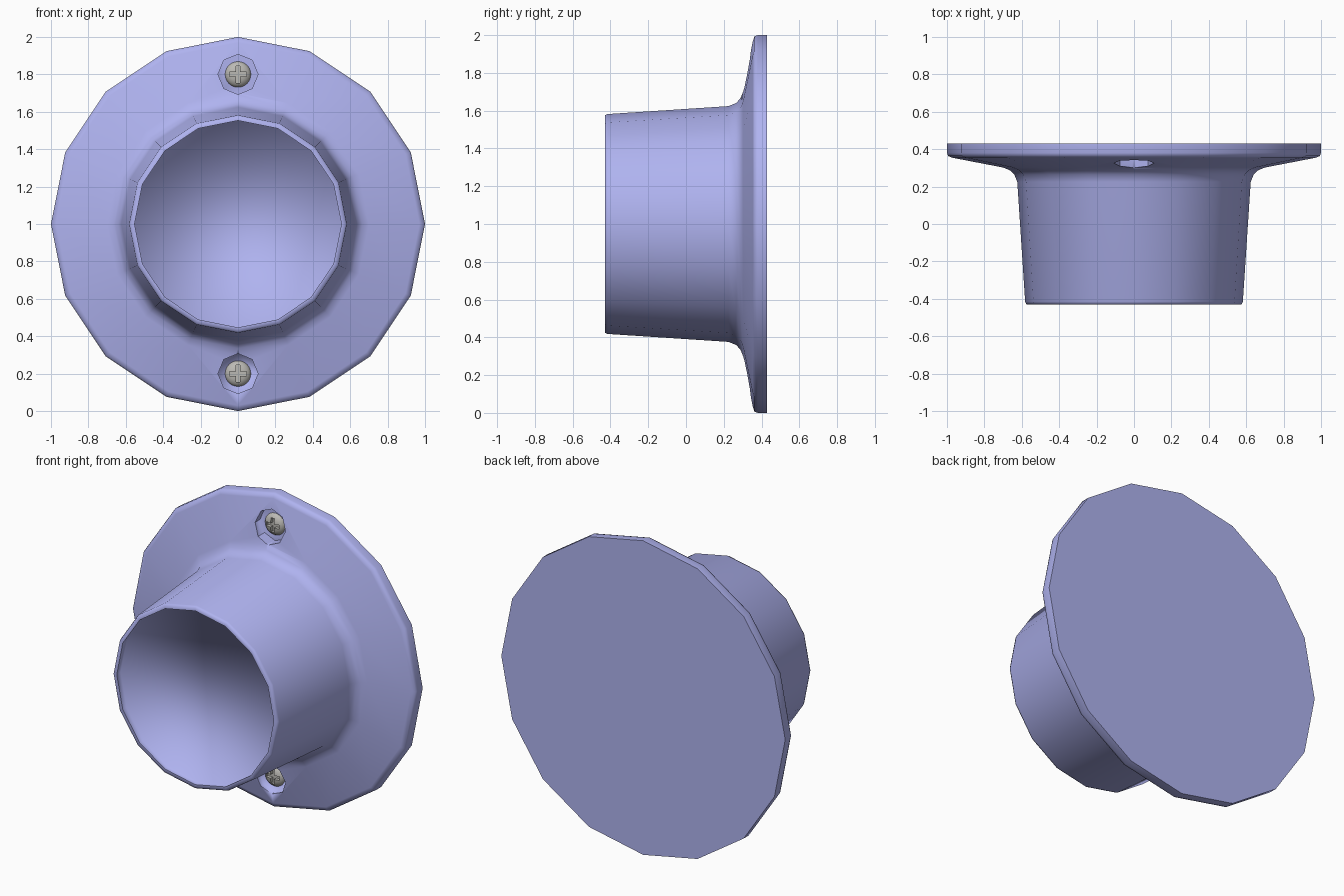
import bpy, bmesh, math
from mathutils import Vector

if "Cube" in bpy.data.objects:
    bpy.data.objects.remove(bpy.data.objects["Cube"])

CENTRE = 1.0
SCREW_Z = (1.8, 0.2)


def material(name, color):
    m = bpy.data.materials.new(name)
    m.diffuse_color = color
    m.use_nodes = True
    m.node_tree.nodes["Principled BSDF"].inputs["Base Color"].default_value = m.diffuse_color
    return m


def lathe(name, profile, segs, z, mat=None, sharp=()):
    """Revolve (radius, y) points about a y axis at height z; both ends are capped."""
    bm = bmesh.new()
    rings = []
    for r, y in profile:
        rings.append([bm.verts.new((r * math.cos(math.tau * i / segs), y,
                                    z + r * math.sin(math.tau * i / segs)))
                      for i in range(segs)])
    for a, b in zip(rings, rings[1:]):
        for i in range(segs):
            j = (i + 1) % segs
            bm.faces.new((a[i], a[j], b[j], b[i]))
    bm.faces.new(rings[0])
    bm.faces.new(rings[-1])
    bmesh.ops.recalc_face_normals(bm, faces=bm.faces)
    for f in bm.faces:
        f.smooth = True
    for k in sharp:
        for i in range(segs):
            bm.edges.get((rings[k][i], rings[k][(i + 1) % segs])).smooth = False
    me = bpy.data.meshes.new(name)
    bm.to_mesh(me)
    bm.free()
    ob = bpy.data.objects.new(name, me)
    bpy.context.collection.objects.link(ob)
    if mat:
        me.materials.append(mat)
    return ob


def box(name, size, loc):
    bpy.ops.mesh.primitive_cube_add(size=1, location=loc)
    ob = bpy.context.object
    ob.name = name
    ob.scale = size
    bpy.context.view_layer.update()
    return ob


def cut(target, cutter):
    """Subtract the cutter, then remove it."""
    mod = target.modifiers.new("cut", 'BOOLEAN')
    mod.operation = 'DIFFERENCE'
    mod.solver = 'EXACT'
    mod.object = cutter
    cutter.hide_render = True
    bpy.context.view_layer.objects.active = target
    bpy.ops.object.modifier_apply(modifier=mod.name)
    bpy.data.objects.remove(cutter)


body_mat = material("lilac", (0.43, 0.45, 0.87, 1))
screw_mat = material("screw_metal", (0.50, 0.49, 0.46, 1))

# Flanged cup: back plate, rounded rim, sloping flange, fillet, tapered tube, shallow recess
body_profile = [
    (1.0, 0.43), (1.0, 0.38), (0.994, 0.363), (0.97, 0.354),
    (0.70, 0.302), (0.665, 0.288), (0.64, 0.265), (0.624, 0.225),
    (0.582, -0.415), (0.575, -0.43), (0.553, -0.43),
    (0.553, -0.39),
]
body = lathe("flanged_cup", body_profile, 16, CENTRE, body_mat, sharp=(0, 10))

# Octagonal screw recesses
for z in SCREW_Z:
    cut(body, lathe("hole_cutter", [(0.107, 0.28), (0.107, 0.375)], 8, z, body_mat))

# Crisp hole mouths
verts = body.data.vertices
for e in body.data.edges:
    if all(v.co.y < 0.37 and any((v.co - Vector((0, 0.35, z))).length < 0.135 for z in SCREW_Z)
           for v in (verts[i] for i in e.vertices)):
        e.use_edge_sharp = abs(verts[e.vertices[0]].co.x - verts[e.vertices[1]].co.x) > 0.01

# Domed cross-head screws
for name, z in zip(("top_screw", "bottom_screw"), SCREW_Z):
    screw = lathe(name, [(0.062, 0.395), (0.07, 0.38), (0.068, 0.37), (0.058, 0.357),
                         (0.04, 0.348), (0.02, 0.344)], 24, z, screw_mat)
    for w, h in ((0.09, 0.024), (0.024, 0.09)):
        cut(screw, box("slot_cutter", (w, 0.06, h), (0, 0.338, z)))
    bpy.ops.object.select_all(action='DESELECT')
    screw.select_set(True)
    bpy.context.view_layer.objects.active = screw
    bpy.ops.object.shade_smooth_by_angle(angle=math.radians(35))
